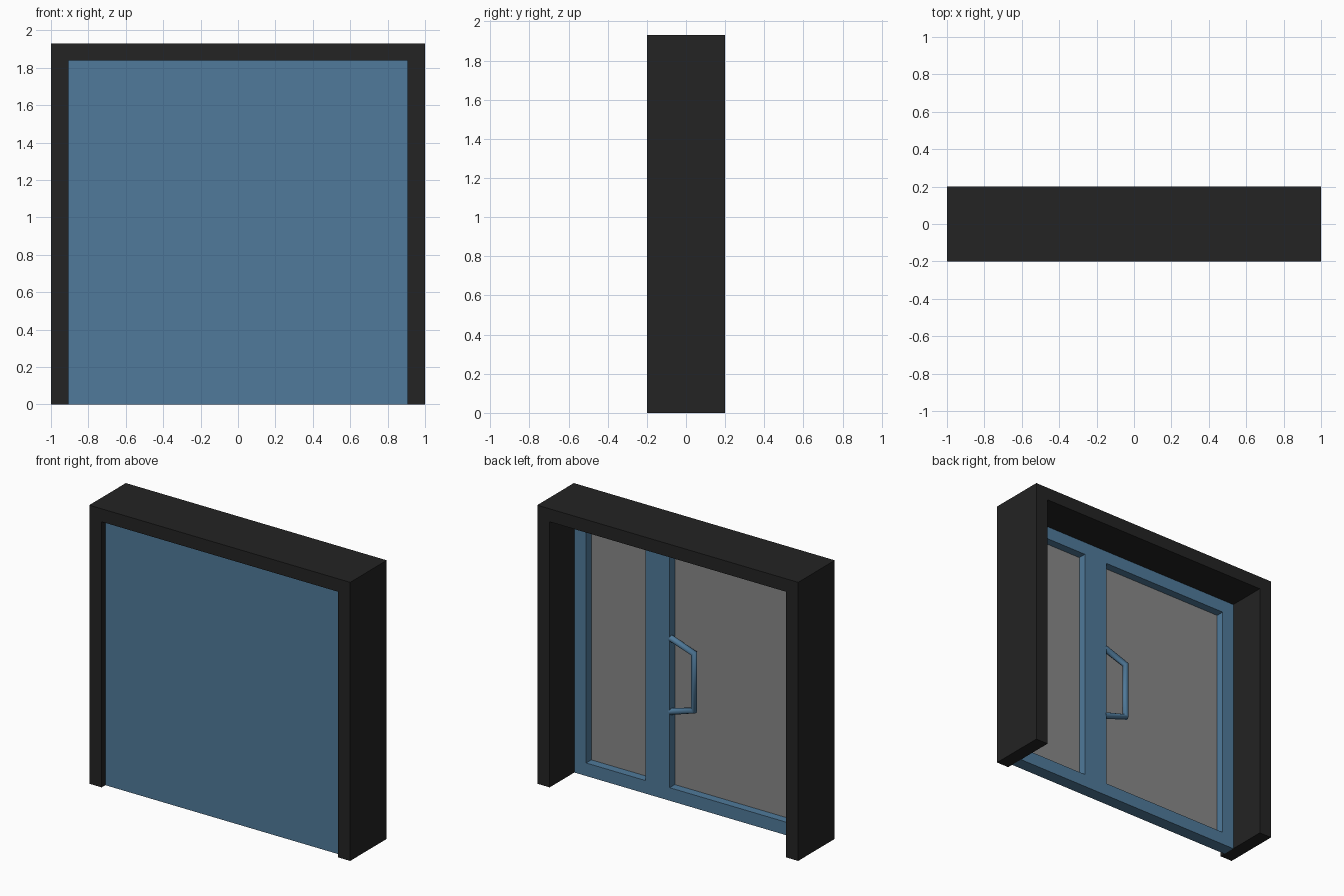
import bpy
import bmesh

cube = bpy.data.objects.get("Cube")
if cube:
    bpy.data.objects.remove(cube, do_unlink=True)


def material(name, rgb):
    m = bpy.data.materials.new(name)
    m.use_nodes = True
    m.diffuse_color = (*rgb, 1)
    m.node_tree.nodes["Principled BSDF"].inputs["Base Color"].default_value = (*rgb, 1)
    return m


BLACK = material("black_casing", (0.017, 0.017, 0.017))
BLUE = material("blue_paint", (0.08, 0.195, 0.325))
GREY = material("grey_glass", (0.25, 0.25, 0.25))


def prism(name, outline, y0, y1, mat):
    """Extrude an (x, z) outline from y0 to y1."""
    bm = bmesh.new()
    face = bm.faces.new([bm.verts.new((x, y0, z)) for x, z in outline])
    ext = bmesh.ops.extrude_face_region(bm, geom=[face])
    moved = [v for v in ext["geom"] if isinstance(v, bmesh.types.BMVert)]
    bmesh.ops.translate(bm, verts=moved, vec=(0, y1 - y0, 0))
    bmesh.ops.recalc_face_normals(bm, faces=bm.faces)
    mesh = bpy.data.meshes.new(name)
    bm.to_mesh(mesh)
    bm.free()
    mesh.materials.append(mat)
    obj = bpy.data.objects.new(name, mesh)
    bpy.context.collection.objects.link(obj)
    return obj


def panel(name, x0, x1, z0, z1, y0, y1, mat):
    return prism(name, [(x0, z0), (x1, z0), (x1, z1), (x0, z1)], y0, y1, mat)


W, H = 0.905, 1.84               # door opening half width and height
FRONT, BACK, GLASS = -0.16, -0.07, -0.127
BAR = 0.09                       # width of the door bars
DIV0, DIV1 = 0.175, 0.36         # divider between the two panes

# Outer casing: two posts and a lintel in one piece
prism("casing", [(-1, 0), (-W, 0), (-W, H), (W, H), (W, 0), (1, 0),
                 (1, 1.93), (-1, 1.93)], -0.2, 0.2, BLACK)

# Closed front sheet of the door
SHEET = GLASS - 0.005
panel("door_sheet", -W, W, 0, H, FRONT, SHEET, BLUE)

# Raised bars on the back of the door
for name, x0, x1 in (("right_stile", -W, -W + BAR),
                     ("divider", DIV0, DIV1),
                     ("left_stile", W - BAR, W)):
    panel(name, x0, x1, 0, H, SHEET, BACK, BLUE)

# Rails and glass for each pane
for side, x0, x1 in (("right", -W + BAR, DIV0), ("left", DIV1, W - BAR)):
    panel(side + "_bottom_rail", x0, x1, 0, BAR, SHEET, BACK, BLUE)
    panel(side + "_top_rail", x0, x1, H - BAR, H, SHEET, BACK, BLUE)
    panel(side + "_glass", x0, x1, BAR, H - BAR, SHEET, GLASS, GREY)

# Bent tube handle beside the divider
curve = bpy.data.curves.new("handle", "CURVE")
curve.dimensions = "3D"
curve.bevel_depth = 0.022
curve.bevel_resolution = 3
curve.use_fill_caps = True
spline = curve.splines.new("POLY")
path = [(0.18, 1.12), (0.0, 1.06), (0.0, 0.665), (0.18, 0.61)]
spline.points.add(len(path) - 1)
for point, (x, z) in zip(spline.points, path):
    point.co = (x, -0.088, z, 1)
curve.materials.append(BLUE)
bpy.context.collection.objects.link(bpy.data.objects.new("handle", curve))
